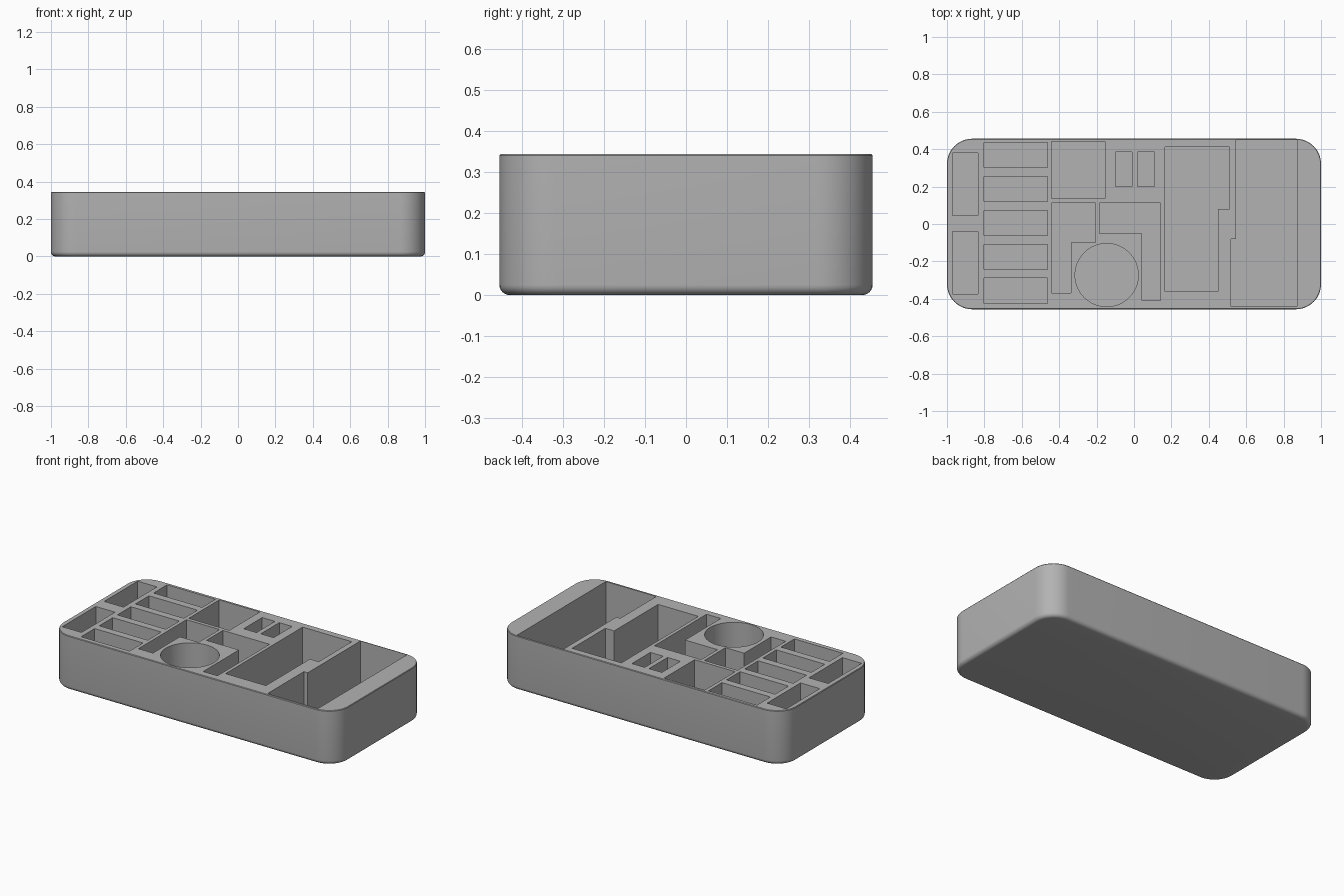
import bpy
import bmesh
from math import sin, cos, pi

cube = bpy.data.objects.get("Cube")
if cube:
    bpy.data.objects.remove(cube, do_unlink=True)

HALF_X, HALF_Y, HEIGHT, CORNER, FILLET, FLOOR = 1.0, 0.456, 0.345, 0.135, 0.025, 0.035

grey = bpy.data.materials.new("plain grey")
grey.use_nodes = True
colour = (0.45, 0.45, 0.45, 1)
grey.diffuse_color = colour
grey.node_tree.nodes["Principled BSDF"].inputs["Base Color"].default_value = colour


def make_object(name, bm):
    bmesh.ops.recalc_face_normals(bm, faces=bm.faces)
    mesh = bpy.data.meshes.new(name)
    bm.to_mesh(mesh)
    bm.free()
    mesh.materials.append(grey)
    obj = bpy.data.objects.new(name, mesh)
    bpy.context.collection.objects.link(obj)
    return obj


def rounded_outline(inset, steps=12):
    """Rounded rectangle, shrunk by inset."""
    r = CORNER - inset
    points = []
    for quarter, (sx, sy) in enumerate([(1, 1), (-1, 1), (-1, -1), (1, -1)]):
        for i in range(steps + 1):
            a = (quarter + i / steps) * pi / 2
            points.append((sx * (HALF_X - CORNER) + r * cos(a),
                           sy * (HALF_Y - CORNER) + r * sin(a)))
    return points


def add_prism(bm, points, bottom, top):
    low = [bm.verts.new((x, y, bottom)) for x, y in points]
    high = [bm.verts.new((x, y, top)) for x, y in points]
    bm.faces.new(low)
    bm.faces.new(high)
    for i in range(len(points)):
        j = (i + 1) % len(points)
        bm.faces.new((low[i], low[j], high[j], high[i]))


def rect(x0, x1, y0, y1):
    return [(x0, y0), (x1, y0), (x1, y1), (x0, y1)]


# Tray body: stacked outlines with a rounded bottom edge
bm = bmesh.new()
levels = []
for i in range(7):
    a = i / 6 * pi / 2
    levels.append((FILLET * (1 - sin(a)), FILLET * (1 - cos(a))))
levels += [(0, HEIGHT - 0.004), (0.003, HEIGHT)]
rings = [[bm.verts.new((x, y, z)) for x, y in rounded_outline(inset)]
         for inset, z in levels]
for a, b in zip(rings, rings[1:]):
    for i in range(len(a)):
        j = (i + 1) % len(a)
        bm.faces.new((a[i], a[j], b[j], b[i]))
bm.faces.new(rings[0])
bm.faces.new(rings[-1])
tray = make_object("tray", bm)

# Rectangular compartments
pockets = [rect(-0.97, -0.835, 0.045, 0.38), rect(-0.97, -0.835, -0.375, -0.04),
           rect(-0.44, -0.155, 0.135, 0.44)]
pockets += [rect(x, x + 0.09, 0.2, 0.385) for x in (-0.1, 0.02)]
for i in range(5):
    y = -0.425 + i * 0.1815
    pockets.append(rect(-0.803, -0.463, y, y + 0.135))

# L-shaped and stepped compartments
pockets += [
    [(-0.44, -0.37), (-0.338, -0.37), (-0.338, -0.1), (-0.207, -0.1),
     (-0.207, 0.112), (-0.44, 0.112)],
    [(0.043, -0.41), (0.143, -0.41), (0.143, 0.112), (-0.185, 0.112),
     (-0.185, -0.052), (0.043, -0.052)],
    [(0.165, -0.36), (0.448, -0.36), (0.448, 0.08), (0.51, 0.08),
     (0.51, 0.412), (0.165, 0.412)],
    [(0.518, -0.442), (0.872, -0.442), (0.872, 0.449), (0.545, 0.449),
     (0.545, -0.08), (0.518, -0.08)],
]

# Round compartment
pockets.append([(-0.146 + 0.169 * cos(i * pi / 32), -0.273 + 0.169 * sin(i * pi / 32))
                for i in range(64)])

# Cut all compartments out of the tray
bm = bmesh.new()
for points in pockets:
    add_prism(bm, points, FLOOR, HEIGHT + 0.1)
cutter = make_object("compartment_cutter", bm)
cutter.hide_render = True

cut = tray.modifiers.new("compartments", 'BOOLEAN')
cut.operation = 'DIFFERENCE'
cut.solver = 'EXACT'
cut.object = cutter
bpy.ops.object.select_all(action='DESELECT')
bpy.context.view_layer.objects.active = tray
tray.select_set(True)
bpy.ops.object.modifier_apply(modifier=cut.name)
bpy.data.objects.remove(cutter, do_unlink=True)
bpy.ops.object.shade_smooth_by_angle(angle=pi / 6)
